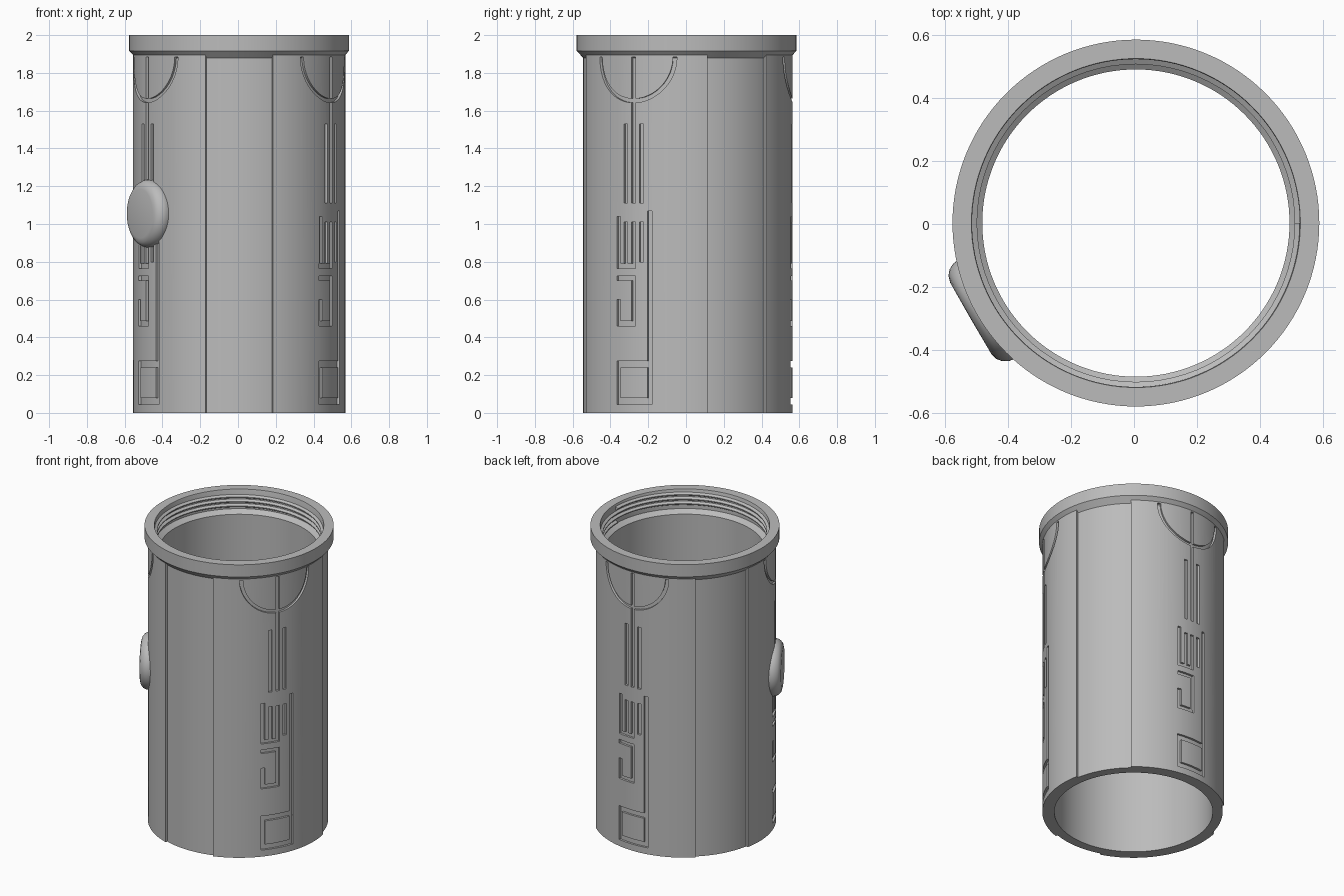
import bpy, bmesh
from math import sin, cos, pi, radians

if "Cube" in bpy.data.objects:
    bpy.data.objects.remove(bpy.data.objects["Cube"], do_unlink=True)

CENTRE = (0.006, 0.003)
CORE_R = 0.548       # recessed wall, also the groove floor
PANEL_R = 0.562      # raised panel surface
STEP = 0.048         # spacing of the ornament columns
ORNAMENT_ANGLES = [radians(a) for a in (-30, 90, 210)]

grey = bpy.data.materials.new("grey metal")
grey.use_nodes = True
grey.diffuse_color = (0.5, 0.5, 0.5, 1)
grey.node_tree.nodes["Principled BSDF"].inputs["Base Color"].default_value = (0.5, 0.5, 0.5, 1)


def sweep(name, sections, ring=False, loop=True):
    """Join successive cross-sections with quads; cap the ends unless it is a ring."""
    bm = bmesh.new()
    rows = [[bm.verts.new(p) for p in s] for s in sections]
    n = len(rows[0])
    pairs = list(zip(rows, rows[1:]))
    if ring:
        pairs.append((rows[-1], rows[0]))
    for a, b in pairs:
        for i in range(n if loop else n - 1):
            j = (i + 1) % n
            bm.faces.new((a[i], a[j], b[j], b[i]))
    if not ring:
        bm.faces.new(rows[0])
        bm.faces.new(rows[-1])
    bmesh.ops.remove_doubles(bm, verts=bm.verts, dist=1e-6)
    bmesh.ops.recalc_face_normals(bm, faces=bm.faces)
    mesh = bpy.data.meshes.new(name)
    bm.to_mesh(mesh)
    bm.free()
    return add(name, mesh)


def add(name, mesh):
    obj = bpy.data.objects.new(name, mesh)
    bpy.context.scene.collection.objects.link(obj)
    return obj


def finish(obj, z=0.0, angle=35):
    mesh = obj.data
    mesh.materials.clear()
    mesh.materials.append(grey)
    mesh.polygons.foreach_set("use_smooth", [True] * len(mesh.polygons))
    mesh.set_sharp_from_angle(angle=radians(angle))
    obj.location = (*CENTRE, z)


def lathe(name, profile, segments, loop=True):
    turns = [2 * pi * i / segments for i in range(segments)]
    return sweep(name, [[(r * cos(t), r * sin(t), z) for r, z in profile] for t in turns],
                 ring=True, loop=loop)


# Tube with flared rim and stepped mouth
tube = lathe("tube_body", [
    (0.4875, 0), (CORE_R, 0), (CORE_R, 1.88), (0.582, 1.917), (0.582, 2),
    (0.522, 2), (0.52, 1.995), (0.52, 1.868), (0.4875, 1.845)], 128)
finish(tube, angle=25)

# Screw thread inside the mouth
thread_sections = []
for i in range(241):
    t, z = 2 * pi * i / 80, 1.88 + 0.092 * i / 240
    thread_sections.append([(r * cos(t), r * sin(t), z + dz)
                            for r, dz in ((0.523, 0.014), (0.504, 0.003), (0.504, -0.003), (0.523, -0.014))])
finish(sweep("inner_thread", thread_sections))

# Flat panel: x runs round the tube, y is depth, z is height
half = PANEL_R * radians(41.5)
depth = PANEL_R - CORE_R
columns = 32
panel = sweep("ornament_panel", [
    [(half * (2 * i / columns - 1), y, z)
     for y, z in ((-0.01, 0), (depth, 0), (depth, 1.894), (-0.01, 1.894))]
    for i in range(columns + 1)])

# Ornament strokes as (column, column, low z, high z)
strokes = [
    (0, 0, 1.11, 1.885), (-1, -1, 1.11, 1.53), (1, 1, 1.11, 1.53),   # upper bars
    (-2, -2, 0.765, 1.04), (-2, 0, 0.765, 0.79),                     # comb
    (-1, -1, 0.775, 1.01), (0, 0, 0.775, 1.01), (1, 1, 0.80, 1.01),
    (-2, 0, 0.70, 0.725), (0, 0, 0.462, 0.71),                       # hook
    (-2, 0, 0.46, 0.487), (-2, -2, 0.461, 0.60),
    (2, 2, 0.045, 1.07), (-2, 2, 0.044, 0.08),                       # square key
    (-2, -2, 0.046, 0.27), (-2, 2, 0.24, 0.275)]
cutters = []
for k, (c0, c1, z0, z1) in enumerate(strokes):
    w = 0.0115 + 0.0001 * k
    d = 0.03 + 0.001 * k
    cutters.append(sweep("groove_cutter", [
        [(x, y, z) for y, z in ((-d, z0), (d, z0), (d, z1), (-d, z1))]
        for x in (c0 * STEP - w, c1 * STEP + w)]))

# Half-circle groove under the rim
cutters.append(sweep("arc_cutter", [
    [(r * cos(t), y, 1.885 - r * sin(t))
     for r, y in ((0.222, -0.06), (0.243, -0.06), (0.243, 0.06), (0.222, 0.06))]
    for t in [pi * i / 32 for i in range(33)]]))

for cutter in cutters:
    cutter.hide_render = True
    mod = panel.modifiers.new("groove", "BOOLEAN")
    mod.operation = "DIFFERENCE"
    mod.solver = "EXACT"
    mod.object = cutter
bpy.context.view_layer.update()
graph = bpy.context.evaluated_depsgraph_get()
curved = bpy.data.meshes.new_from_object(panel.evaluated_get(graph))
for obj in cutters + [panel]:
    bpy.data.objects.remove(obj, do_unlink=True)

# Wrap the cut panel round the tube and repeat it three times
for v in curved.vertices:
    u, y, z = v.co
    r, t = CORE_R + y, u / PANEL_R
    v.co = (r * cos(t), r * sin(t), z)
curved.update()
for name, a in zip(("left_panel", "back_panel", "right_panel"), ORNAMENT_ANGLES):
    obj = add(name, curved)
    finish(obj, angle=25)
    obj.rotation_euler.z = a

# Rounded button on one panel
button = lathe("round_button", [
    (0, 0.52), (0.165, 0.52), (0.177, 0.53), (0.181, 0.548), (0.178, 0.567),
    (0.168, 0.586), (0.152, 0.599), (0.13, 0.605), (0, 0.606)], 64, loop=False)
finish(button, z=1.055)
button.rotation_euler = (0, pi / 2, ORNAMENT_ANGLES[2])
